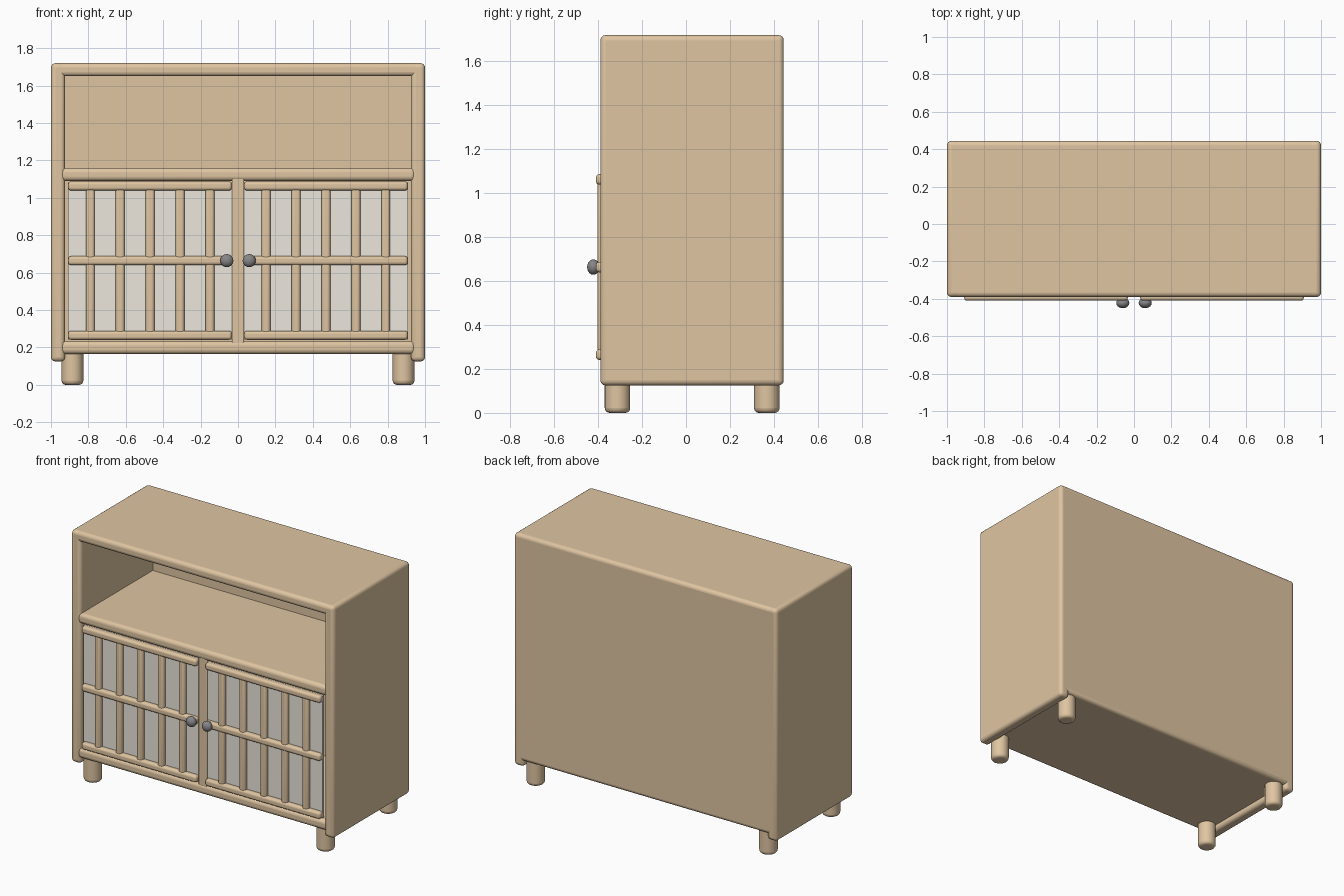
import bpy
import math

if "Cube" in bpy.data.objects:
    bpy.data.objects.remove(bpy.data.objects["Cube"])


def material(name, rgb):
    m = bpy.data.materials.new(name)
    m.diffuse_color = (*rgb, 1)
    m.use_nodes = True
    m.node_tree.nodes["Principled BSDF"].inputs["Base Color"].default_value = m.diffuse_color
    return m


WOOD = material("oak", (0.74, 0.56, 0.36))
PANEL = material("cream_panel", (0.84, 0.80, 0.72))
METAL = material("dark_metal", (0.24, 0.24, 0.25))


def finish(ob, name, mat, bevel=0, segments=4):
    ob.name = name
    ob.data.materials.append(mat)
    if bevel:
        b = ob.modifiers.new("round", "BEVEL")
        b.width = bevel
        b.segments = segments
        b.limit_method = "ANGLE"
        b.angle_limit = math.radians(50)
    bpy.ops.object.shade_smooth_by_angle(angle=math.radians(35))
    return ob


def box(name, x, y, z, mat=WOOD, bevel=0.024, segments=4):
    """Rounded box from (min, max) pairs."""
    bpy.ops.mesh.primitive_cube_add(size=1)
    ob = bpy.context.object
    for v in ob.data.vertices:
        v.co = [a + (b - a) * (c + 0.5) for (a, b), c in zip((x, y, z), v.co)]
    return finish(ob, name, mat, bevel, segments)


FRONT, BACK = -0.39, 0.445
DEPTH = (FRONT, BACK)

# Carcass
for side, s in (("left", -1), ("right", 1)):
    box(side + "_side", sorted((s * 0.925, s * 1.0)), DEPTH, (0.125, 1.72))
box("top", (-1, 1), DEPTH, (1.65, 1.72))
box("shelf", (-0.95, 0.95), DEPTH, (1.09, 1.16))
box("bottom", (-0.95, 0.95), DEPTH, (0.165, 0.235))
box("back", (-1, 1), (BACK - 0.05, BACK), (0.165, 1.72))
box("divider", (-0.032, 0.032), (FRONT + 0.005, BACK - 0.03), (0.2, 1.12), bevel=0.006)

# Doors: cream panel, three rails, five slats and a knob each
for side, s in (("left", -1), ("right", 1)):
    span = sorted((s * 0.033, s * 0.908))
    box(side + "_door_panel", span, (-0.38, -0.36), (0.243, 1.083), PANEL, 0)
    for rail, z in (("bottom", 0.265), ("middle", 0.664), ("top", 1.063)):
        box(f"{side}_door_{rail}_rail", span, (-0.41, -0.36),
            (z - 0.024, z + 0.024), bevel=0.016)
    for i in range(5):
        x = s * (0.15 + 0.16 * i)
        box(f"{side}_door_slat_{i + 1}", (x - 0.024, x + 0.024),
            (-0.404, -0.36), (0.265, 1.063), bevel=0.016)
    bpy.ops.mesh.primitive_cylinder_add(vertices=20, radius=0.014, depth=0.04,
                                        location=(s * 0.06, -0.405, 0.664),
                                        rotation=(math.pi / 2, 0, 0))
    finish(bpy.context.object, side + "_knob_stem", METAL)
    bpy.ops.mesh.primitive_uv_sphere_add(segments=28, ring_count=16, radius=0.035,
                                         location=(s * 0.06, -0.422, 0.664))
    bpy.context.object.scale.y = 0.8
    finish(bpy.context.object, side + "_knob", METAL)

# Legs
for row, y in (("front", -0.312), ("back", 0.368)):
    for side, s in (("left", -1), ("right", 1)):
        bpy.ops.mesh.primitive_cylinder_add(vertices=32, radius=0.058, depth=0.19,
                                            location=(s * 0.885, y, 0.095))
        finish(bpy.context.object, f"{row}_{side}_leg", WOOD, 0.022)
